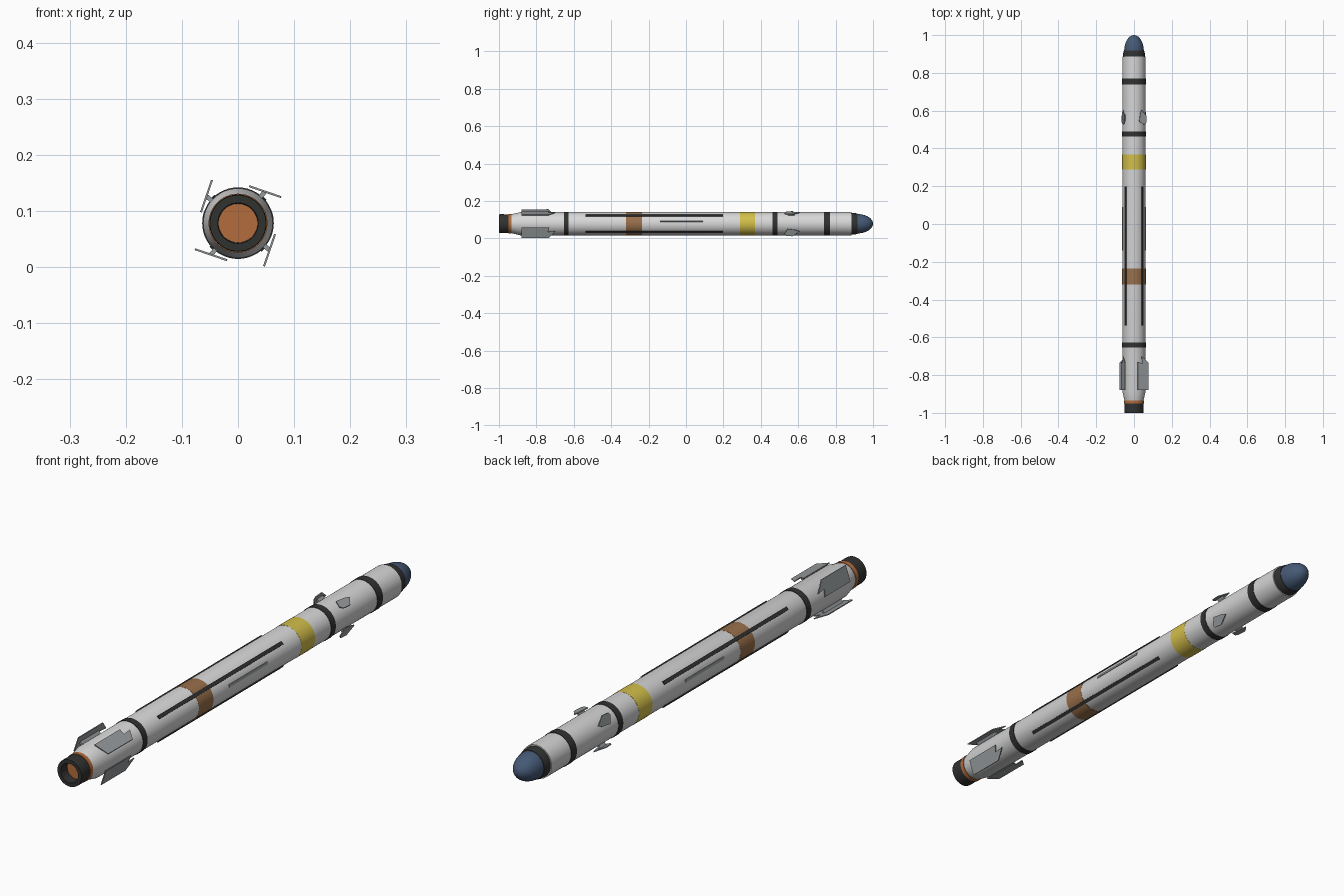
import bpy, bmesh, math
from mathutils import Matrix, Vector

if "Cube" in bpy.data.objects:
    bpy.data.objects.remove(bpy.data.objects["Cube"])

AXIS_Z = 0.0785
BODY_R = 0.062


def material(name, rgb):
    m = bpy.data.materials.new(name)
    m.use_nodes = True
    m.diffuse_color = (*rgb, 1)
    m.node_tree.nodes["Principled BSDF"].inputs["Base Color"].default_value = (*rgb, 1)
    return m


white = material("off white", (0.68, 0.68, 0.68))
black = material("charcoal", (0.03, 0.032, 0.03))
yellow = material("yellow", (0.65, 0.52, 0.07))
brown = material("brown", (0.32, 0.16, 0.07))
copper = material("copper", (0.45, 0.15, 0.045))
blue = material("slate blue", (0.06, 0.1, 0.18))
grey = material("fin grey", (0.3, 0.32, 0.33))


def finish(name, bm, mat, smooth=True):
    bmesh.ops.remove_doubles(bm, verts=bm.verts, dist=1e-5)
    bmesh.ops.recalc_face_normals(bm, faces=bm.faces)
    me = bpy.data.meshes.new(name)
    bm.to_mesh(me)
    bm.free()
    me.materials.append(mat)
    ob = bpy.data.objects.new(name, me)
    ob.location.z = AXIS_Z
    bpy.context.collection.objects.link(ob)
    if smooth:
        bpy.ops.object.select_all(action="DESELECT")
        ob.select_set(True)
        bpy.context.view_layer.objects.active = ob
        bpy.ops.object.shade_smooth_by_angle(angle=math.radians(30))
    return ob


def lathe(name, profile, mat):
    """Spin (y, radius) points around the long axis."""
    bm = bmesh.new()
    vs = [bm.verts.new((r, y, 0)) for y, r in profile]
    es = [bm.edges.new(pair) for pair in zip(vs, vs[1:])]
    bmesh.ops.spin(bm, geom=vs + es, cent=(0, 0, 0), axis=(0, 1, 0),
                   angle=math.tau, steps=48)
    return finish(name, bm, mat)


def band(name, y0, y1, r, mat):
    inner = BODY_R - 0.006
    return lathe(name, [(y0, inner), (y0, r), (y1, r), (y1, inner)], mat)


def prism(name, points, depth, mat, turn=0):
    """Extrude a flat outline by a vector, then turn it about the long axis."""
    bm = bmesh.new()
    face = bm.faces.new([bm.verts.new(p) for p in points])
    new = bmesh.ops.extrude_face_region(bm, geom=[face], use_keep_orig=True)["geom"]
    bmesh.ops.translate(bm, vec=depth,
                        verts=[g for g in new if isinstance(g, bmesh.types.BMVert)])
    bm.transform(Matrix.Rotation(turn, 4, "Y"))
    return finish(name, bm, mat, smooth=False)


# Main tube with tapered tail
lathe("body_tube", [(-0.935, 0), (-0.935, 0.05), (-0.885, BODY_R),
                    (0.886, BODY_R), (0.886, 0)], white)

# Nozzle: hollow ring, glowing throat disc and trim
lathe("nozzle", [(-0.945, 0.034), (-0.945, 0.05), (-0.99, 0.051), (-1, 0.05),
                 (-1, 0.036), (-0.96, 0.0345)], black)
lathe("nozzle_throat", [(-0.964, 0), (-0.964, 0.0355)], copper)
lathe("nozzle_trim", [(-0.95, 0), (-0.95, 0.0525), (-0.934, 0.0525), (-0.934, 0)], copper)

# Bands around the tube
for name, y0, y1 in (("rear_ring", -0.653, -0.627), ("middle_ring", 0.463, 0.49),
                     ("forward_ring", 0.738, 0.77)):
    band(name, y0, y1, BODY_R + 0.0018, black)
band("yellow_band", 0.288, 0.368, BODY_R + 0.0006, yellow)
band("brown_band", -0.32, -0.235, BODY_R + 0.0006, brown)

# Nose collar and rounded nose
lathe("nose_collar", [(0.88, 0), (0.88, 0.058), (0.905, 0.057), (0.918, 0.054),
                      (0.918, 0)], black)
steps = 14
lathe("nose_dome", [(0.915 + 0.085 * math.sin(i / steps * math.pi / 2),
                     0.052 * math.cos(i / steps * math.pi / 2))
                    for i in range(steps + 1)], blue)


# Long raised strips and small side fairings
def strip(name, y0, y1, half, r, mat, turn):
    base = BODY_R - 0.004
    pts = [(base, y0, -half), (base, y1, -half), (base, y1, half), (base, y0, half)]
    prism(name, pts, (r - base, 0, 0), mat, turn)


for i in range(4):
    strip(f"cable_strip_{i + 1}", -0.537, 0.198, 0.0065, 0.0655, black,
          math.radians(45 + 90 * i))
tilt = math.asin(0.015 / BODY_R)
strip("left_fairing", -0.14, 0.09, 0.005, 0.0638, grey, -tilt)
strip("right_fairing", -0.14, 0.09, 0.005, 0.0638, grey, math.pi + tilt)

# Pinwheel fins: outlines are (distance along span, y)
start = Vector((0.0196, 0, 0.066))
span = Vector((0.0572, 0, -0.0196)).normalized()
normal = Vector((-span.z, 0, span.x))
tail = [(0, -0.88), (0.06, -0.88), (0.0605, -0.735), (0.022, -0.7),
        (0.025, -0.738), (0, -0.73)]
canard = [(0.008, 0.542), (0.036, 0.527), (0.047, 0.535), (0.05, 0.57),
          (0.022, 0.606), (0.014, 0.585)]
thick = 0.0035
out = Vector((0.65, 0, 0.76))
side = Vector((out.z, 0, -out.x))
for i in range(4):
    turn = i * math.pi / 2
    for name, outline, y0, y1 in (("tail_fin", tail, -0.86, -0.75),
                                  ("forward_fin", canard, 0.545, 0.58)):
        pts = [start + span * s + Vector((0, y, 0)) - normal * thick / 2
               for s, y in outline]
        prism(f"{name}_{i + 1}", pts, normal * thick, grey, turn)
        # Short mount between tube and fin
        foot = [out * 0.055 + side * w + Vector((0, y, 0))
                for w, y in ((-0.004, y0), (0.004, y0), (0.004, y1), (-0.004, y1))]
        prism(f"{name}_mount_{i + 1}", foot, out * 0.0185, grey, turn)
